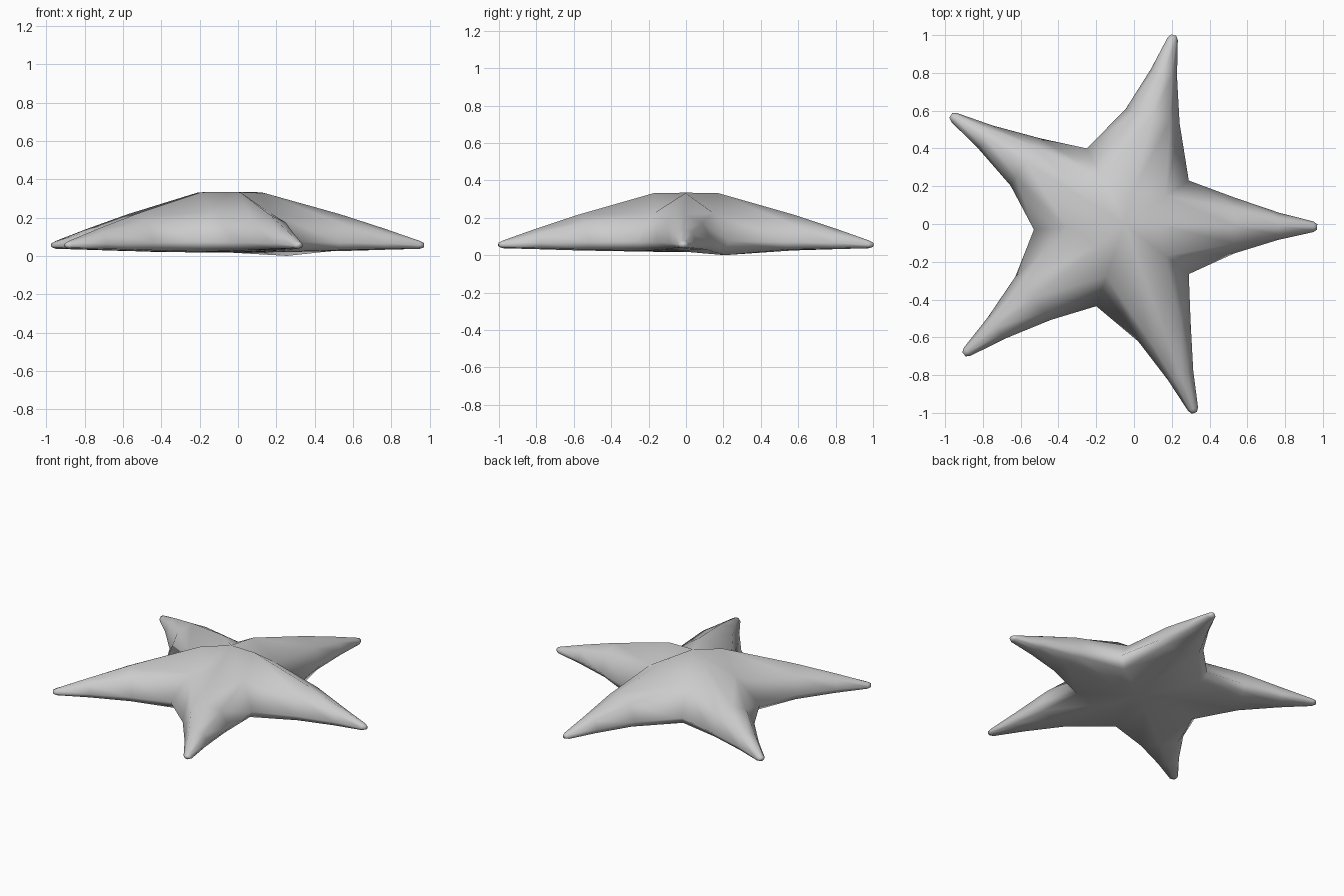
import bpy, bmesh
from mathutils import Vector

if "Cube" in bpy.data.objects:
    bpy.data.objects.remove(bpy.data.objects["Cube"])

# Plain grey skin
GREY = (0.6, 0.6, 0.6, 1)
skin = bpy.data.materials.new("plain grey")
skin.use_nodes = True
skin.diffuse_color = GREY
skin.node_tree.nodes["Principled BSDF"].inputs["Base Color"].default_value = GREY

# Arm tips and the notches that follow each one, counter-clockwise
HUB = Vector((-0.05, 0, 0))
TIPS = [(0.97, -0.015), (0.21, 1.0), (-0.97, 0.575), (-0.9, -0.69), (0.32, -1.0)]
NOTCHES = [(0.29, 0.23), (-0.25, 0.4), (-0.53, -0.03), (-0.2, -0.435), (0.29, -0.265)]
# Arm stations: distance along arm, half width, belly, edge and ridge heights
STATIONS = [(0.57, 0.148, 0.025, 0.07, 0.218),
            (0.8, 0.072, 0.032, 0.065, 0.142),
            (0.98, 0.028, 0.037, 0.055, 0.078),
            (1.0, 0.014, 0.044, 0.055, 0.068)]

bm = bmesh.new()


def vert(p, z):
    return bm.verts.new((p.x, p.y, z))


# Shared columns of vertices in the notches: belly, edge, shoulder
columns = []
for i, n in enumerate(NOTCHES):
    v = Vector((*n, 0))
    columns.append((vert(HUB.lerp(v, 0.9), 0.0 if i == 0 else 0.022),
                    vert(v, 0.075), vert(HUB.lerp(v, 0.64), 0.225)))

top = vert(HUB, 0.334)
bottom = vert(HUB, 0.018)

for i, t in enumerate(TIPS):
    tip = Vector((*t, 0))
    along = (tip - HUB).normalized()
    side = Vector((-along.y, along.x, 0))
    left, right = columns[i], columns[i - 1]
    root = HUB.lerp(tip, 0.17)
    ring = [vert(root, 0.018), *left, vert(root, 0.332), *reversed(right)]

    # Close the hub above and below
    for a, b in ((left, True), (right, False)):
        up = (top, ring[4], a[2])
        down = (bottom, a[0], ring[0])
        bm.faces.new(up if b else up[::-1])
        bm.faces.new(down if b else down[::-1])

    # Sweep the rounded section out to the tip
    for dist, w, low, edge, high in STATIONS:
        c = HUB.lerp(tip, dist)
        shoulder = edge + 0.7 * (high - edge)
        section = [(0, low), (0.78, low + 0.005), (1, edge), (0.64, shoulder),
                   (0, high), (-0.64, shoulder), (-1, edge), (-0.78, low + 0.005)]
        new = [vert(c + side * w * s, z) for s, z in section]
        for k in range(8):
            j = (k + 1) % 8
            bm.faces.new((ring[k], new[k], new[j], ring[j]))
        ring = new
    bm.faces.new(ring)

bmesh.ops.recalc_face_normals(bm, faces=bm.faces)
mesh = bpy.data.meshes.new("starfish_body")
bm.to_mesh(mesh)
bm.free()
mesh.materials.append(skin)
body = bpy.data.objects.new("starfish_body", mesh)
bpy.context.collection.objects.link(body)

# Smooth skin
bpy.context.view_layer.objects.active = body
body.select_set(True)
bpy.ops.object.shade_smooth()
